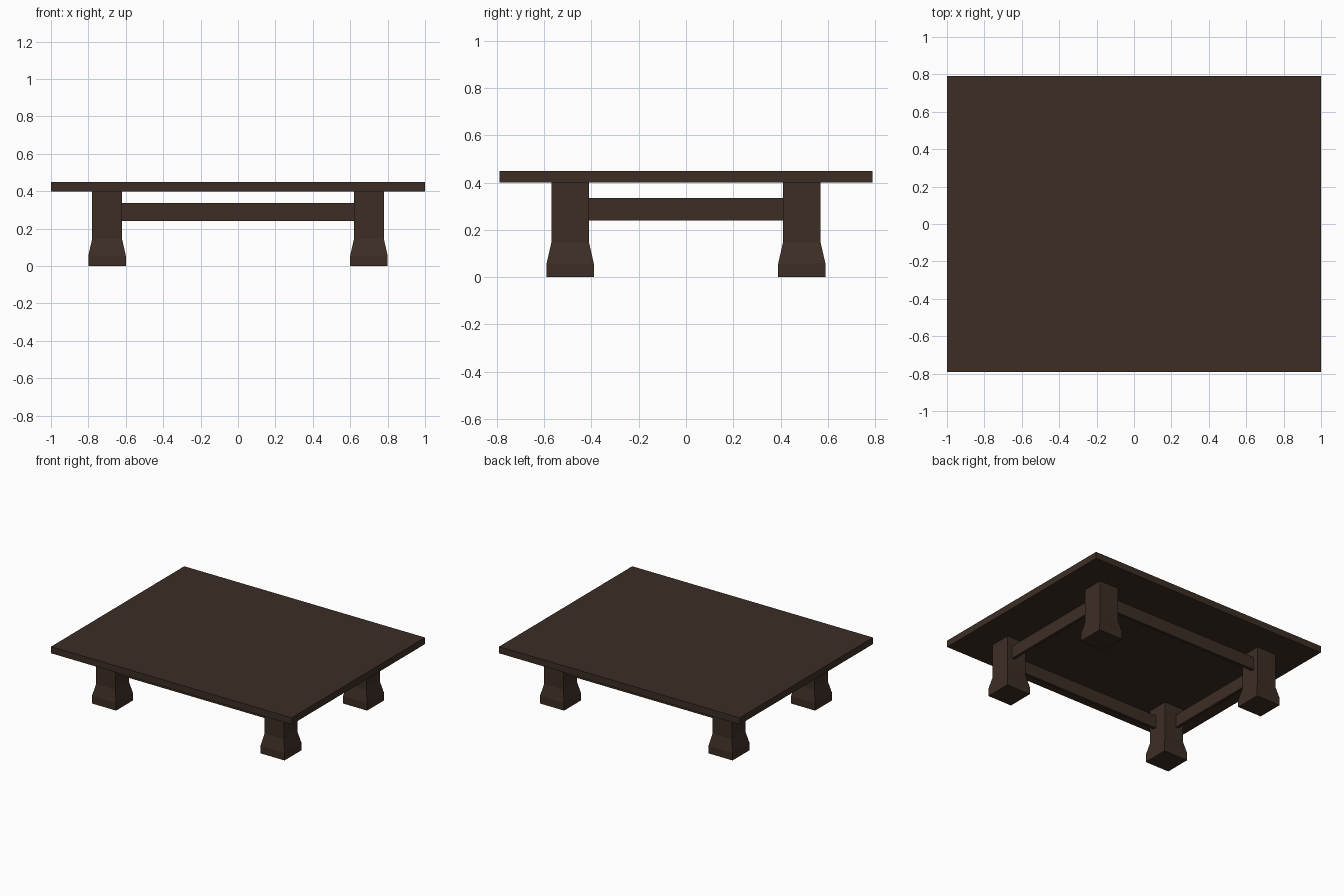
import bpy, bmesh

if "Cube" in bpy.data.objects:
    bpy.data.objects.remove(bpy.data.objects["Cube"])

wood = bpy.data.materials.new("dark_wood")
wood.diffuse_color = (0.046, 0.027, 0.018, 1)
wood.use_nodes = True
wood.node_tree.nodes["Principled BSDF"].inputs["Base Color"].default_value = wood.diffuse_color


def finish(name, bm):
    bmesh.ops.recalc_face_normals(bm, faces=bm.faces)
    mesh = bpy.data.meshes.new(name)
    bm.to_mesh(mesh)
    bm.free()
    mesh.materials.append(wood)
    obj = bpy.data.objects.new(name, mesh)
    bpy.context.collection.objects.link(obj)
    return obj


def box(name, center, size):
    bm = bmesh.new()
    bmesh.ops.create_cube(bm, size=1)
    for v in bm.verts:
        v.co = [c + p * s for c, p, s in zip(center, v.co, size)]
    return finish(name, bm)


def square_post(name, x, y, profile):
    """Stack of square rings given as (half width, height)."""
    bm = bmesh.new()
    rings = [[bm.verts.new((x + sx * h, y + sy * h, z))
              for sx, sy in ((-1, -1), (1, -1), (1, 1), (-1, 1))]
             for h, z in profile]
    for a, b in zip(rings, rings[1:]):
        for i in range(4):
            j = (i + 1) % 4
            bm.faces.new((a[i], a[j], b[j], b[i]))
    bm.faces.new(rings[0])
    bm.faces.new(rings[-1])
    return finish(name, bm)


# table top
box("table_top", (0, 0, 0.425), (2, 1.58, 0.05))

# legs with flared feet
LEG_X, LEG_Y, HALF = 0.70, 0.49, 0.08
profile = [(0.10, 0), (0.10, 0.057), (HALF, 0.145), (HALF, 0.40)]
for sy, fb in ((-1, "front"), (1, "back")):
    for sx, lr in ((-1, "left"), (1, "right")):
        square_post(f"{fb}_{lr}_leg", sx * LEG_X, sy * LEG_Y, profile)

# thin rails between the legs, set towards the outer faces
RAIL_Z, RAIL_H, RAIL_T, OFFSET = 0.288, 0.096, 0.022, 0.029
for s, fb, lr in ((-1, "front", "left"), (1, "back", "right")):
    box(f"{fb}_rail", (0, s * (LEG_Y + OFFSET), RAIL_Z),
        (2 * (LEG_X - HALF), RAIL_T, RAIL_H))
    box(f"{lr}_rail", (s * (LEG_X + OFFSET), 0, RAIL_Z),
        (RAIL_T, 2 * (LEG_Y - HALF), RAIL_H))
